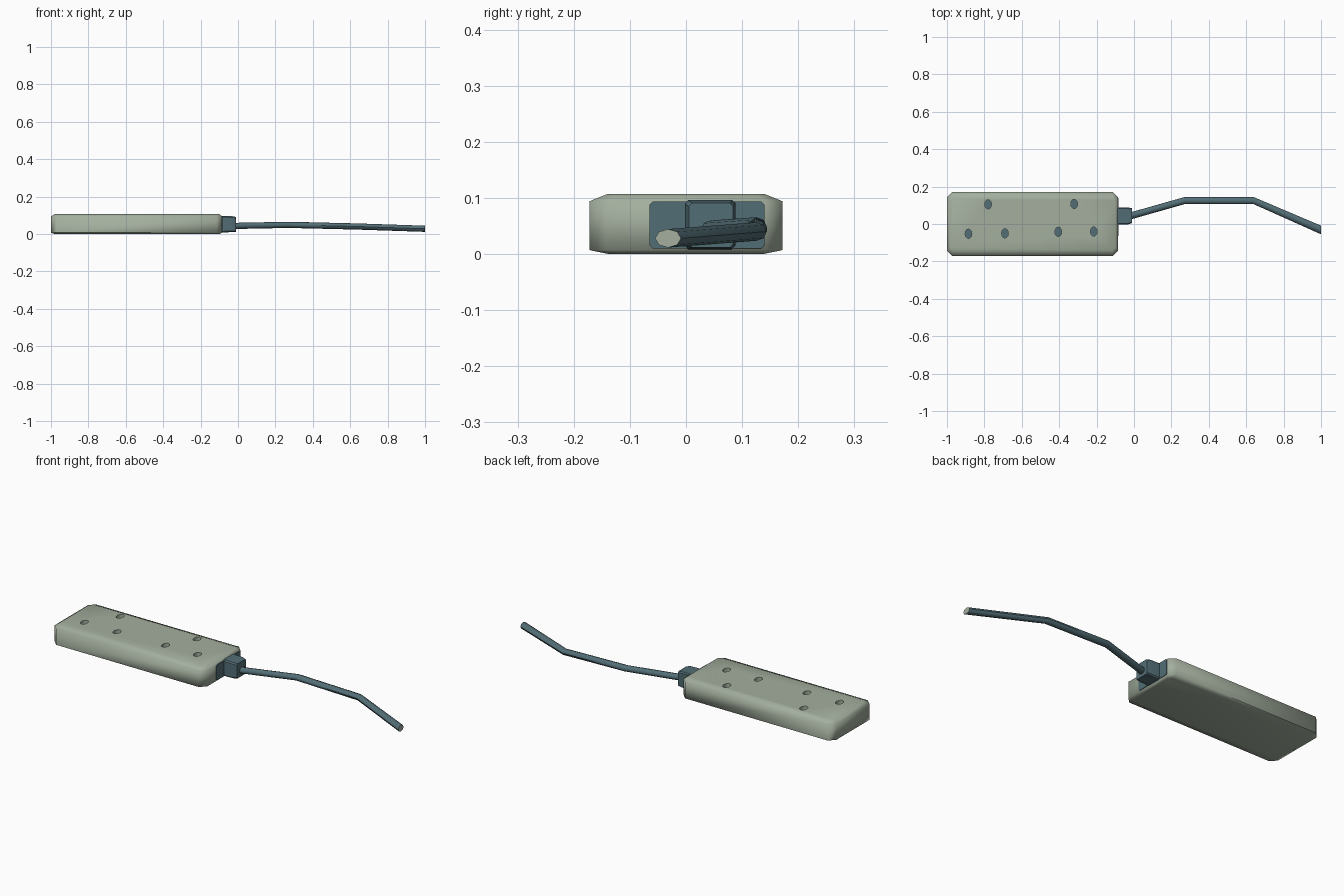
import bpy, bmesh, math

if "Cube" in bpy.data.objects:
    bpy.data.objects.remove(bpy.data.objects["Cube"])


def material(name, rgb):
    m = bpy.data.materials.new(name)
    m.diffuse_color = (*rgb, 1)
    m.use_nodes = True
    m.node_tree.nodes["Principled BSDF"].inputs["Base Color"].default_value = m.diffuse_color
    return m


SAGE = material("pale sage", (0.37, 0.43, 0.345))
TEAL = material("slate teal", (0.085, 0.155, 0.18))


def loft(name, rings, mats):
    """Skin a list of equal-length rings and cap both ends."""
    bm = bmesh.new()
    loops = [[bm.verts.new(p) for p in r] for r in rings]
    n = len(loops[0])
    for a, b in zip(loops, loops[1:]):
        for i in range(n):
            bm.faces.new((a[i], a[(i + 1) % n], b[(i + 1) % n], b[i]))
    bm.faces.new(loops[0])
    bm.faces.new(loops[-1])
    bmesh.ops.recalc_face_normals(bm, faces=bm.faces)
    me = bpy.data.meshes.new(name)
    bm.to_mesh(me)
    bm.free()
    for m in mats:
        me.materials.append(m)
    ob = bpy.data.objects.new(name, me)
    bpy.context.collection.objects.link(ob)
    return ob


def activate(ob):
    bpy.ops.object.select_all(action='DESELECT')
    ob.select_set(True)
    bpy.context.view_layer.objects.active = ob


def smooth(ob, deg):
    activate(ob)
    bpy.ops.object.shade_smooth_by_angle(angle=math.radians(deg))


def plan(x0, x1, hy, c, z):
    """Rectangle in plan with chamfered corners."""
    return [(x0 + c, -hy, z), (x1 - c, -hy, z), (x1, -hy + c, z), (x1, hy - c, z),
            (x1 - c, hy, z), (x0 + c, hy, z), (x0, hy - c, z), (x0, -hy + c, z)]


def oval(name, x, y, z, depth, rx, ry, mat):
    rings = [[(x + rx * math.cos(t * math.tau / 12), y + ry * math.sin(t * math.tau / 12), h)
              for t in range(12)] for h in (z, z + depth)]
    return loft(name, rings, [mat])


# Body: slab with softened top and bottom borders
body = loft("body", [
    plan(-0.98, -0.10, 0.138, 0.015, 0.0),
    plan(-1.0, -0.085, 0.172, 0.03, 0.007),
    plan(-1.0, -0.085, 0.172, 0.03, 0.094),
    plan(-0.98, -0.10, 0.140, 0.015, 0.107)], [SAGE])

# Narrow recesses in the top with dark screws at the bottom
for i, (x, y) in enumerate([(-0.78, 0.105), (-0.32, 0.107), (-0.885, -0.052),
                            (-0.69, -0.05), (-0.405, -0.042), (-0.215, -0.04)]):
    cutter = oval("recess_cutter", x, y, 0.03, 0.1, 0.018, 0.025, SAGE)
    cutter.hide_render = True
    mod = body.modifiers.new("recess", 'BOOLEAN')
    mod.operation = 'DIFFERENCE'
    mod.object = cutter
    activate(body)
    bpy.ops.object.modifier_apply(modifier=mod.name)
    bpy.data.objects.remove(cutter)
    oval("screw_%d" % i, x, y, 0.028, 0.005, 0.018, 0.025, TEAL)
smooth(body, 75)


def section(x, y0, y1, z0, z1, c):
    """Chamfered rectangle across the x axis."""
    return [(x, y0 + c, z0), (x, y1 - c, z0), (x, y1, z0 + c), (x, y1, z1 - c),
            (x, y1 - c, z1), (x, y0 + c, z1), (x, y0, z1 - c), (x, y0, z0 + c)]


# Dark panel on the cable end of the body
loft("end_panel", [section(x, -0.065, 0.14, 0.01, 0.094, 0.006)
                   for x in (-0.088, -0.082)], [TEAL])

# Strain relief block
relief = loft("strain_relief", [
    section(-0.10, -0.002, 0.088, 0.008, 0.097, 0.006),
    section(-0.03, -0.002, 0.088, 0.010, 0.095, 0.006),
    section(-0.01, 0.005, 0.084, 0.012, 0.091, 0.006)], [TEAL])
smooth(relief, 30)

# Cable: oval section swept along a bent path, with a pale cut end
path = [(-0.03, 0.040, 0.043, 0.019), (0.27, 0.125, 0.049, 0.019),
        (0.64, 0.125, 0.040, 0.019), (1.0, -0.032, 0.028, 0.023)]
cable = loft("cable", [
    [(x, y + ry * math.cos(k * math.tau / 8), z + 0.0165 * math.sin(k * math.tau / 8))
     for k in range(8)] for x, y, z, ry in path], [TEAL, SAGE])
for f in cable.data.polygons:
    if f.center.x > 0.99:
        f.material_index = 1
smooth(cable, 50)
